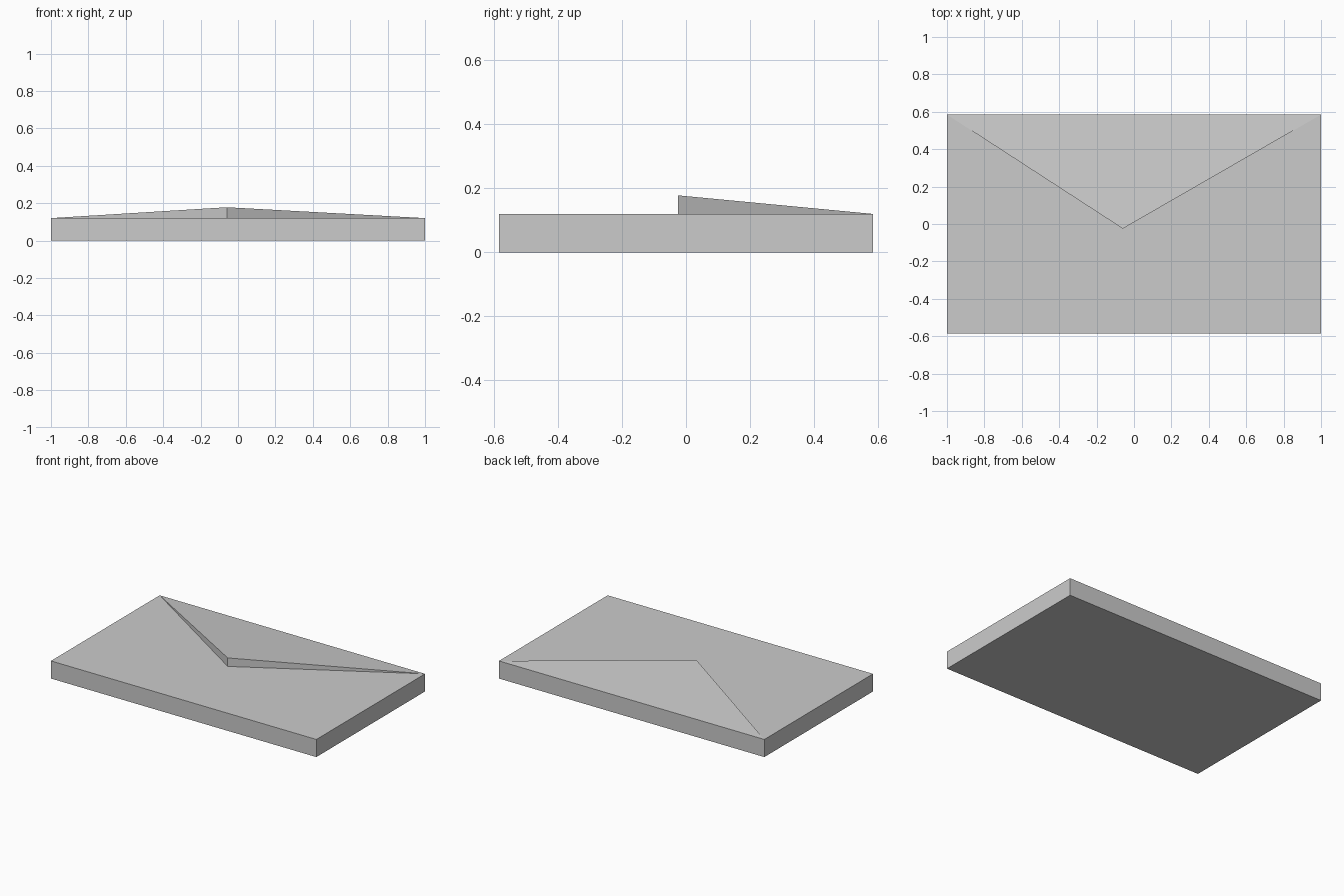
import bpy
import bmesh

cube = bpy.data.objects.get("Cube")
if cube:
    bpy.data.objects.remove(cube, do_unlink=True)

HALF_W, HALF_D, TOP = 1.0, 0.585, 0.12

paper = bpy.data.materials.new("paper grey")
paper.use_nodes = True
colour = (0.6, 0.6, 0.6, 1)
paper.diffuse_color = colour
paper.node_tree.nodes["Principled BSDF"].inputs["Base Color"].default_value = colour


def finish(name, bm):
    bmesh.ops.recalc_face_normals(bm, faces=bm.faces)
    mesh = bpy.data.meshes.new(name)
    bm.to_mesh(mesh)
    bm.free()
    mesh.materials.append(paper)
    obj = bpy.data.objects.new(name, mesh)
    bpy.context.collection.objects.link(obj)


# Envelope body: a flat slab
bm = bmesh.new()
bmesh.ops.create_cube(bm, size=1)
bmesh.ops.scale(bm, vec=(2 * HALF_W, 2 * HALF_D, TOP), verts=bm.verts)
bmesh.ops.translate(bm, vec=(0, 0, TOP / 2), verts=bm.verts)
finish("envelope_body", bm)

# Raised flap: hinged on the back edge, with walls below its free edges
bm = bmesh.new()
left = bm.verts.new((HALF_W, HALF_D, TOP))
right = bm.verts.new((-HALF_W, HALF_D, TOP))
tip = bm.verts.new((-0.06, -0.025, 0.178))
foot = bm.verts.new((-0.06, -0.025, TOP))
for face in ((left, right, tip), (right, foot, tip), (foot, left, tip), (left, foot, right)):
    bm.faces.new(face)
finish("envelope_flap", bm)
